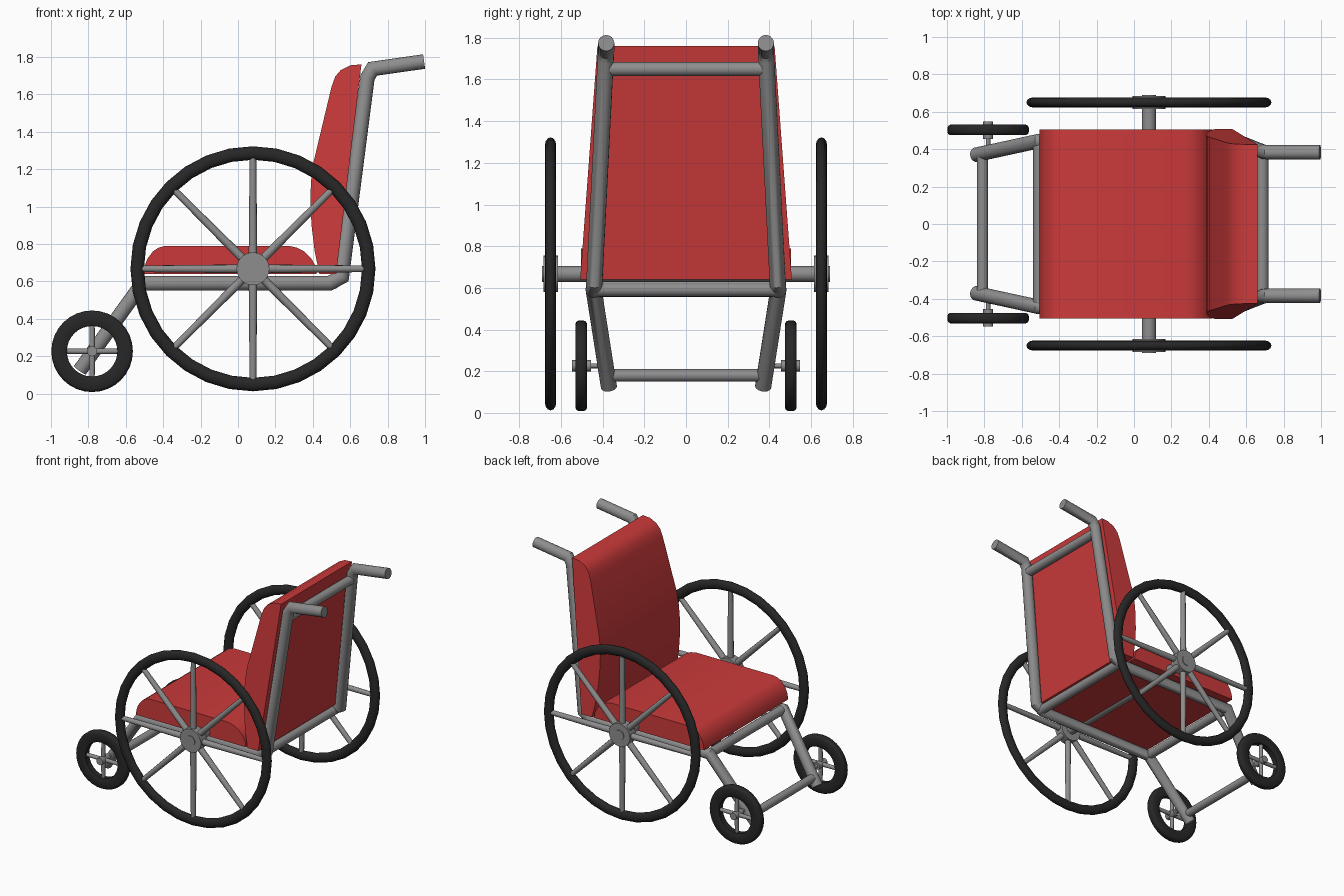
import bpy, bmesh, math
from mathutils import Vector

if "Cube" in bpy.data.objects:
    bpy.data.objects.remove(bpy.data.objects["Cube"])


def material(name, rgb):
    m = bpy.data.materials.new(name)
    m.diffuse_color = (*rgb, 1)
    m.use_nodes = True
    m.node_tree.nodes["Principled BSDF"].inputs["Base Color"].default_value = m.diffuse_color
    return m


RED = material("red upholstery", (0.60, 0.042, 0.043))
GREY = material("grey metal", (0.27, 0.27, 0.27))
BLACK = material("black rubber", (0.02, 0.02, 0.02))


def finish(bm, name, mat, angle=40):
    bmesh.ops.recalc_face_normals(bm, faces=bm.faces)
    me = bpy.data.meshes.new(name)
    bm.to_mesh(me)
    bm.free()
    me.materials.append(mat)
    ob = bpy.data.objects.new(name, me)
    bpy.context.collection.objects.link(ob)
    bpy.ops.object.select_all(action='DESELECT')
    ob.select_set(True)
    bpy.context.view_layer.objects.active = ob
    bpy.ops.object.shade_smooth_by_angle(angle=math.radians(angle))
    return ob


def bridge(bm, a, b):
    n = len(a)
    for i in range(n):
        bm.faces.new((a[i], a[(i + 1) % n], b[(i + 1) % n], b[i]))


def add_tube(bm, pts, r, sides=16, r_end=None):
    """Sweep a circle along a path with true mitred bends."""
    pts = [Vector(p) for p in pts]
    dirs = [(b - a).normalized() for a, b in zip(pts, pts[1:])]
    u = dirs[0].orthogonal().normalized()
    v = dirs[0].cross(u)
    offs = [u * math.cos(t) + v * math.sin(t)
            for t in (2 * math.pi * i / sides for i in range(sides))]
    ring = [pts[0] + o * r for o in offs]
    prev = [bm.verts.new(p) for p in ring]
    bm.faces.new(prev[::-1])
    for k in range(1, len(pts)):
        d = dirs[k - 1]
        n = d if k == len(pts) - 1 else (d + dirs[k]).normalized()
        ring = [p + d * ((pts[k] - p).dot(n) / d.dot(n)) for p in ring]
        if r_end:
            ring = [pts[k] + (p - pts[k]) * (r_end / r) for p in ring]
        cur = [bm.verts.new(p) for p in ring]
        bridge(bm, prev, cur)
        prev = cur
    bm.faces.new(prev)


def tube(name, pts, r, sides=16):
    bm = bmesh.new()
    add_tube(bm, pts, r, sides)
    return finish(bm, name, GREY)


def tyre(name, c, profile, segs=32):
    """Revolve a closed (radius, y) profile around the wheel axle."""
    bm = bmesh.new()
    rings = []
    for i in range(segs):
        t = 2 * math.pi * i / segs
        rings.append([bm.verts.new((c[0] + r * math.cos(t), c[1] + y, c[2] + r * math.sin(t)))
                      for r, y in profile])
    for i in range(segs):
        bridge(bm, rings[i], rings[(i + 1) % segs])
    return finish(bm, name, BLACK)


def spokes(name, c, count, length, r0, r1):
    bm = bmesh.new()
    c = Vector(c)
    for i in range(count):
        t = 2 * math.pi * i / count
        add_tube(bm, [c, c + Vector((math.cos(t), 0, math.sin(t))) * length], r0, 10, r1)
    return finish(bm, name, GREY)


def cushion(name, profile, half_width):
    """Extrude an (x, z) profile sideways; half_width depends on z."""
    bm = bmesh.new()
    a, b = ([bm.verts.new((x, s * half_width(z), z)) for x, z in profile] for s in (-1, 1))
    bridge(bm, a, b)
    bm.faces.new(a[::-1])
    bm.faces.new(b)
    return finish(bm, name, RED, 35)


# upholstery
cushion("seat", [(-0.505, 0.64), (-0.5, 0.68), (-0.485, 0.72), (-0.455, 0.76), (-0.425, 0.78),
                 (-0.385, 0.79), (0.27, 0.79), (0.315, 0.78), (0.355, 0.76), (0.39, 0.725),
                 (0.413, 0.685), (0.42, 0.64)], lambda z: 0.505)
cushion("backrest", [(0.525, 0.64), (0.435, 0.64), (0.41, 0.76), (0.393, 0.9), (0.387, 1.03),
                     (0.39, 1.13), (0.402, 1.23), (0.50, 1.64), (0.52, 1.695), (0.55, 1.73),
                     (0.60, 1.755), (0.66, 1.76)],
        lambda z: 0.508 - (z - 0.64) * 0.074)

big_oval = [(0.619 + 0.036 * math.cos(t), 0.027 * math.sin(t))
            for t in (2 * math.pi * i / 12 for i in range(12))]
small_box = [(0.135, -0.022), (0.143, -0.028), (0.202, -0.028), (0.213, -0.022), (0.218, -0.01),
             (0.218, 0.01), (0.213, 0.022), (0.202, 0.028), (0.143, 0.028), (0.135, 0.022)]

for side, s in (("left", -1), ("right", 1)):
    # frame tube: front leg, seat rail, back post and push handle in one run
    tube(f"{side}_frame_tube", [(-0.845, s * 0.37, 0.125), (-0.51, s * 0.443, 0.59),
                                (0.49, s * 0.443, 0.59), (0.555, s * 0.44, 0.625),
                                (0.692, s * 0.386, 1.69), (0.72, s * 0.383, 1.736),
                                (0.995, s * 0.383, 1.775)], 0.039)

    # large rear wheel
    c = (0.08, s * 0.65, 0.667)
    tyre(f"{side}_rear_tyre", c, big_oval)
    spokes(f"{side}_rear_spokes", c, 8, 0.60, 0.024, 0.018)
    tube(f"{side}_rear_hub", [(0.08, s * 0.614, 0.667), (0.08, s * 0.685, 0.667)], 0.088, 24)

    # small front wheel
    c = (-0.78, s * 0.503, 0.226)
    tyre(f"{side}_front_tyre", c, small_box)
    spokes(f"{side}_front_spokes", c, 4, 0.145, 0.016, 0.014)
    tube(f"{side}_front_hub", [(-0.78, s * 0.455, 0.226), (-0.78, s * 0.548, 0.226)], 0.027)
    tube(f"{side}_front_axle", [(-0.78, s * 0.37, 0.226), (-0.78, s * 0.46, 0.226)], 0.012, 10)

# cross bars and main axle
for name, x, z, hw, r in (("rear_axle", 0.08, 0.667, 0.69, 0.038),
                          ("upper_back_bar", 0.686, 1.65, 0.388, 0.034),
                          ("lower_back_bar", 0.51, 0.592, 0.443, 0.034),
                          ("front_seat_bar", -0.505, 0.59, 0.443, 0.034),
                          ("footrest_bar", -0.81, 0.18, 0.375, 0.03)):
    tube(name, [(x, -hw, z), (x, hw, z)], r)
